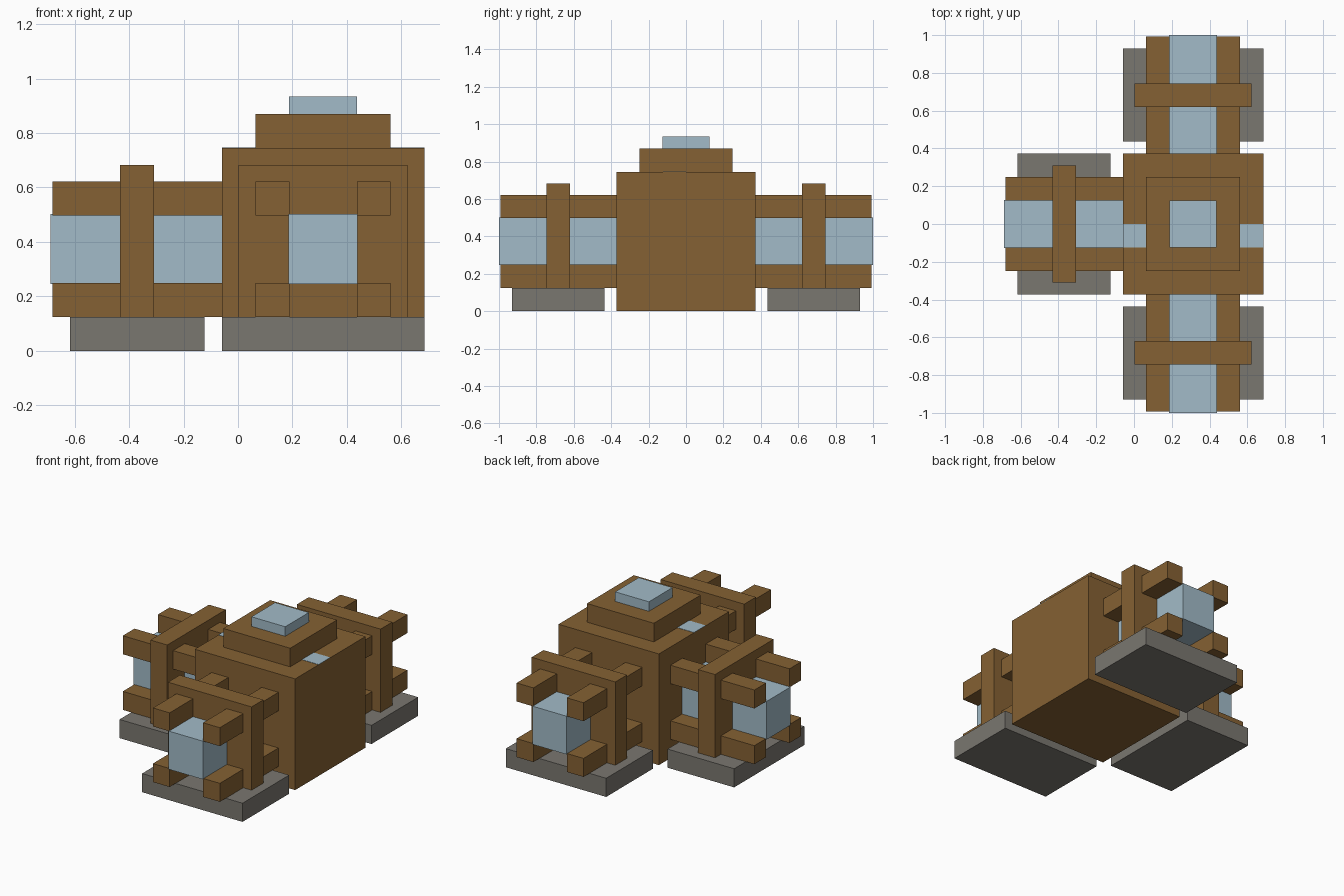
import bpy
from mathutils import Matrix, Vector
import math

if "Cube" in bpy.data.objects:
    bpy.data.objects.remove(bpy.data.objects["Cube"])


def material(name, rgb):
    m = bpy.data.materials.new(name)
    m.diffuse_color = (*rgb, 1)
    m.use_nodes = True
    m.node_tree.nodes["Principled BSDF"].inputs["Base Color"].default_value = m.diffuse_color
    return m


wood = material("brown wood", (0.235, 0.120, 0.033))
glass = material("pale blue glass", (0.361, 0.497, 0.578))
stone = material("grey stone", (0.195, 0.184, 0.162))

HUB = Vector((0.3125, 0, 0))  # vertical axis of the central block


def box(name, x, y, z, mat, turn=0):
    """Box from ranges relative to the hub axis, turned about that axis."""
    bpy.ops.mesh.primitive_cube_add(size=1)
    ob = bpy.context.object
    ob.name = name
    size = [r[1] - r[0] for r in (x, y, z)]
    mid = [(r[0] + r[1]) / 2 for r in (x, y, z)]
    ob.data.transform(Matrix.Translation(HUB)
                      @ Matrix.Rotation(math.radians(turn), 4, 'Z')
                      @ Matrix.Translation(mid)
                      @ Matrix.Diagonal((*size, 1)))
    ob.data.materials.append(mat)
    return ob


# Central block with stepped cap
box("hub", (-0.372, 0.372), (-0.372, 0.372), (0, 0.745), wood)
box("cap", (-0.248, 0.248), (-0.248, 0.248), (0.745, 0.87), wood)
box("cap_glass", (-0.125, 0.125), (-0.125, 0.125), (0.87, 0.934), glass)

# Glass strips showing on the hub top, either side of the cap
for side, x in (("left", (-0.372, -0.248)), ("right", (0.248, 0.372))):
    box(f"top_strip_{side}", x, (-0.124, 0), (0.743, 0.747), glass)

# Three identical arms: front, left and back
for side, turn in (("front", 0), ("left", -90), ("back", 180)):
    box(f"{side}_foot", (-0.372, 0.372), (-0.93, -0.436), (0, 0.125), stone, turn)
    box(f"{side}_glass", (-0.127, 0.127), (-1.0, -0.37), (0.246, 0.502), glass, turn)
    box(f"{side}_collar", (-0.31, 0.31), (-0.745, -0.62), (0.125, 0.683), wood, turn)
    # Four rails along the corners of the glass
    for sx, x in (("a", (-0.248, -0.124)), ("b", (0.124, 0.248))):
        for sz, z in (("low", (0.125, 0.249)), ("high", (0.498, 0.622))):
            box(f"{side}_rail_{sz}_{sx}", x, (-0.993, -0.37), z, wood, turn)
